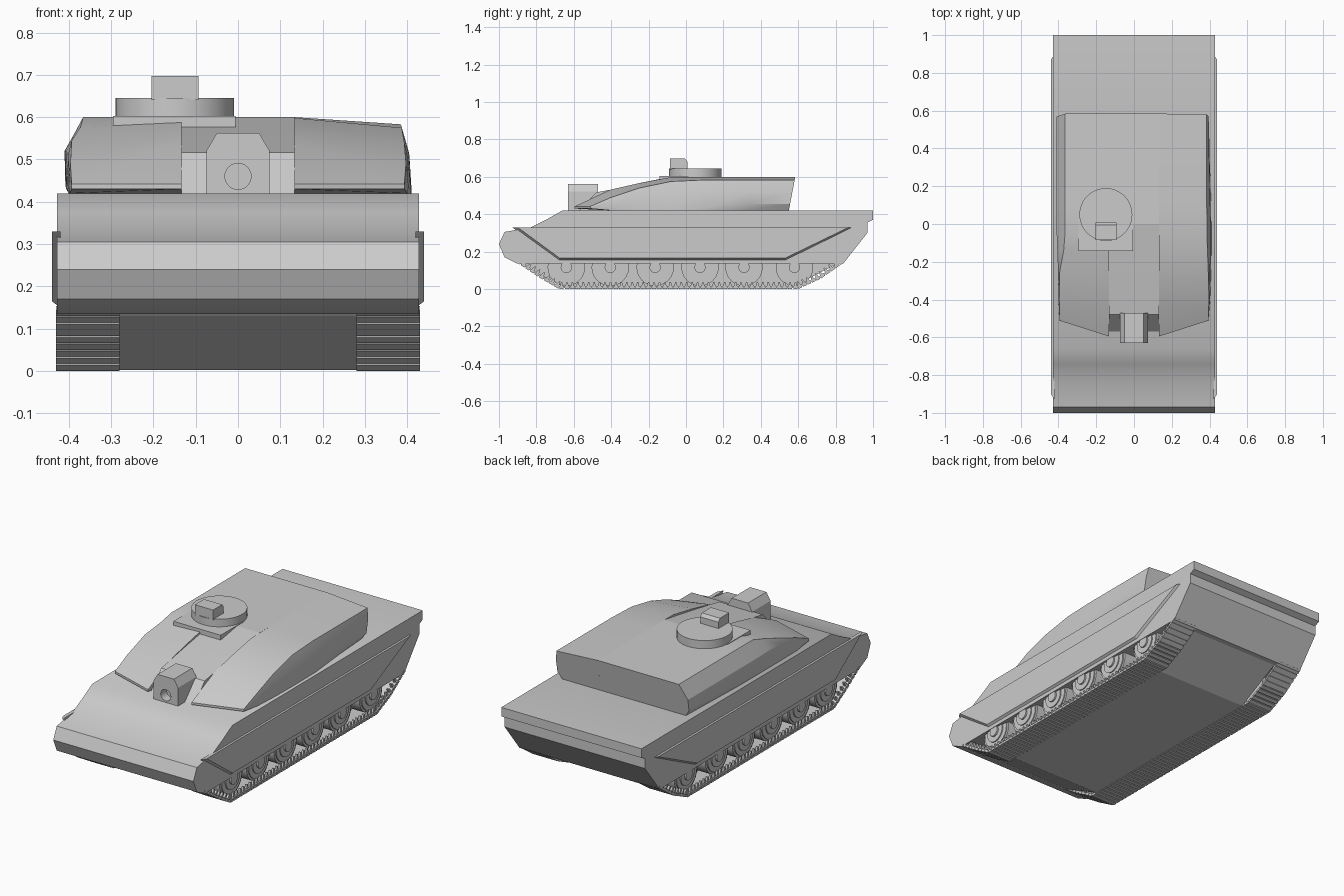
import bpy, bmesh, math
from mathutils import Vector

old = bpy.data.objects.get("Cube")
if old:
    bpy.data.objects.remove(old, do_unlink=True)

grey = bpy.data.materials.new("plain grey")
grey.use_nodes = True
grey.diffuse_color = (0.6, 0.6, 0.6, 1)
grey.node_tree.nodes["Principled BSDF"].inputs["Base Color"].default_value = (0.6, 0.6, 0.6, 1)


def finish(bm, name, smooth=0):
    bmesh.ops.recalc_face_normals(bm, faces=bm.faces[:])
    mesh = bpy.data.meshes.new(name)
    bm.to_mesh(mesh)
    bm.free()
    mesh.materials.append(grey)
    ob = bpy.data.objects.new(name, mesh)
    bpy.context.collection.objects.link(ob)
    if smooth:
        bpy.ops.object.select_all(action='DESELECT')
        ob.select_set(True)
        bpy.context.view_layer.objects.active = ob
        bpy.ops.object.shade_smooth_by_angle(angle=math.radians(smooth))
    return ob


def add_loft(bm, sections):
    """Skin rings of equal length and close both ends."""
    rings = [[bm.verts.new(p) for p in s] for s in sections]
    n = len(rings[0])
    for a, b in zip(rings, rings[1:]):
        for i in range(n):
            j = (i + 1) % n
            bm.faces.new((a[i], a[j], b[j], b[i]))
    bm.faces.new(rings[0])
    bm.faces.new(rings[-1])


def add_prism(bm, profile, x0, x1):
    """Extrude a (y, z) profile along x."""
    add_loft(bm, [[(x, y, z) for y, z in profile] for x in (x0, x1)])


def add_disc(bm, x0, x1, y, z, r, n=24):
    add_prism(bm, [(y + r * math.cos(t * math.tau / n), z + r * math.sin(t * math.tau / n))
                   for t in range(n)], x0, x1)


def prism(name, profile, x0, x1, smooth=0):
    bm = bmesh.new()
    add_prism(bm, profile, x0, x1)
    return finish(bm, name, smooth)


# Hull: full width upper body and the narrow belly between the tracks
prism("hull", [(-0.9, 0.135), (-0.97, 0.17), (-1, 0.24), (-0.97, 0.305), (-0.83, 0.33),
               (-0.74, 0.375), (-0.66, 0.42), (1, 0.42), (1, 0.37), (0.97, 0.355),
               (0.97, 0.3), (0.84, 0.135)], -0.428, 0.428, 30)
prism("belly", [(-0.98, 0.23), (-0.88, 0.13), (-0.64, 0.003), (0.55, 0.003),
                (0.82, 0.14), (0.9, 0.25)], -0.28, 0.28)

# Side skirts with a bevelled lower edge
outer = [(-0.9, 0.33), (-0.675, 0.165), (0.53, 0.165), (0.87, 0.33)]
inner = [(-0.93, 0.33), (-0.68, 0.15), (0.535, 0.15), (0.9, 0.33)]
for side, s in (("left", 1), ("right", -1)):
    bm = bmesh.new()
    add_loft(bm, [[(s * x, y, z) for y, z in ring] for x, ring in ((0.42, inner), (0.44, outer))])
    finish(bm, side + "_skirt")

# Running gear
track_path = [Vector(p) for p in ((-0.91, 0.145), (-0.79, 0.065), (-0.68, 0.0),
                                  (0.6, 0.0), (0.72, 0.055), (0.85, 0.145))]
wheel_ys = (-0.64, -0.405, -0.165, 0.075, 0.31, 0.58)


def add_link(bm, a, b, s):
    """One track shoe from a to b with a tooth on its inner face."""
    d = (b - a).normalized()
    up = Vector((-d.y, d.x))
    a2, b2 = a + d * 0.003, b - d * 0.003
    add_prism(bm, [a2, b2, b2 + up * 0.012, a2 + up * 0.012], s * 0.28, s * 0.43)
    add_prism(bm, [a + up * 0.006, b + up * 0.006, b + up * 0.015, a + up * 0.015],
              s * 0.282, s * 0.428)
    m = (a + b) / 2
    for x in (0.3, 0.41):
        add_prism(bm, [m - d * 0.009 + up * 0.014, m + d * 0.009 + up * 0.014,
                       m + d * 0.003 + up * 0.038, m - d * 0.003 + up * 0.038],
                  s * x, s * (x + 0.012))


for side, s in (("left", 1), ("right", -1)):
    bm = bmesh.new()
    for p, q in zip(track_path, track_path[1:]):
        n = max(1, round((q - p).length / 0.029))
        for i in range(n):
            add_link(bm, p.lerp(q, i / n), p.lerp(q, (i + 1) / n), s)
    finish(bm, side + "_track")

    bm = bmesh.new()
    for y in wheel_ys:
        # tyre, dished web, raised ring and hub
        for x0, x1, r in ((0.31, 0.405, 0.1), (0.4, 0.411, 0.088),
                          (0.4, 0.417, 0.06), (0.4, 0.426, 0.03)):
            add_disc(bm, s * x0, s * x1, y, 0.116, r)
    finish(bm, side + "_road_wheels", 35)

# Turret halves: each station is (y, inner top z, outer top, widest, lower, bottom)
left_half = [
    (0.55, 0.6, (0.385, 0.583), (0.395, 0.52), (0.395, 0.455), (0.37, 0.42)),
    (0.33, 0.6, (0.385, 0.583), (0.398, 0.52), (0.402, 0.455), (0.385, 0.42)),
    (0.1, 0.6, (0.385, 0.583), (0.403, 0.52), (0.408, 0.43), (0.408, 0.42)),
    (-0.08, 0.598, (0.387, 0.575), (0.405, 0.51), (0.41, 0.43), (0.41, 0.42)),
    (-0.25, 0.566, (0.393, 0.54), (0.402, 0.5), (0.408, 0.43), (0.408, 0.42)),
    (-0.4, 0.532, (0.397, 0.49), (0.4, 0.47), (0.403, 0.435), (0.4, 0.42)),
    (-0.595, 0.442, (0.393, 0.442), (0.394, 0.439), (0.394, 0.436), (0.393, 0.43))]
right_half = [
    (0.55, 0.6, (0.365, 0.6), (0.41, 0.52), (0.408, 0.455), (0.385, 0.42)),
    (0.1, 0.6, (0.365, 0.6), (0.41, 0.52), (0.408, 0.44), (0.4, 0.42)),
    (-0.06, 0.6, (0.366, 0.6), (0.409, 0.52), (0.406, 0.43), (0.4, 0.42)),
    (-0.14, 0.588, (0.372, 0.577), (0.406, 0.52), (0.404, 0.43), (0.4, 0.42)),
    (-0.25, 0.566, (0.393, 0.545), (0.402, 0.51), (0.402, 0.43), (0.4, 0.42)),
    (-0.4, 0.532, (0.396, 0.49), (0.399, 0.47), (0.4, 0.435), (0.398, 0.42)),
    (-0.595, 0.442, (0.393, 0.442), (0.394, 0.439), (0.394, 0.436), (0.393, 0.43))]
for side, s, stations in (("left", 1, left_half), ("right", -1, right_half)):
    rings = []
    for k, (y, top, *edge) in enumerate(stations):
        ring = [(0.133, edge[-1][1]), (0.133, top)] + edge
        lean = 0.19 if k == 0 else 0                          # raked rear plate
        sweep = 0.32 if k == len(stations) - 1 else 0         # swept cheek front
        rings.append([(s * x, y + lean * (z - 0.42) + sweep * (x - 0.133), z) for x, z in ring])
    bm = bmesh.new()
    add_loft(bm, rings)
    finish(bm, side + "_turret_half", 25)

prism("turret_centre", [(-0.57, 0.42), (-0.48, 0.517), (-0.25, 0.558), (0, 0.6),
                        (0.584, 0.6), (0.55, 0.42)], -0.133, 0.133)

# Gun mount: chamfered block with a round bore in front
bm = bmesh.new()
block = [(-0.075, 0.42), (-0.075, 0.52), (-0.05, 0.562), (0.05, 0.562), (0.075, 0.52), (0.075, 0.42)]
add_loft(bm, [[(x, y, z) for x, z in block] for y in (-0.63, -0.47)])
mount = finish(bm, "gun_mount")
bm = bmesh.new()
circle = [(0.031 * math.cos(i * math.tau / 24), 0.46 + 0.031 * math.sin(i * math.tau / 24))
          for i in range(24)]
add_loft(bm, [[(x, y, z) for x, z in circle] for y in (-0.7, -0.58)])
cutter = finish(bm, "bore_cutter")
cut = mount.modifiers.new("bore", 'BOOLEAN')
cut.operation, cut.object, cut.solver = 'DIFFERENCE', cutter, 'EXACT'
bpy.context.view_layer.objects.active = mount
bpy.ops.object.select_all(action='DESELECT')
mount.select_set(True)
bpy.ops.object.modifier_apply(modifier=cut.name)
bpy.data.objects.remove(cutter, do_unlink=True)

# Commander's station on the roof
prism("hatch_plate", [(-0.142, 0.573), (-0.142, 0.603), (0.06, 0.603), (0.06, 0.573)], -0.295, -0.006)
bm = bmesh.new()
add_loft(bm, [[(-0.149 + 0.14 * math.cos(i * math.tau / 48), 0.05 + 0.14 * math.sin(i * math.tau / 48), z)
               for i in range(48)] for z in (0.59, 0.645)])
finish(bm, "cupola", 35)
prism("sight_box", [(-0.085, 0.64), (-0.085, 0.697), (-0.005, 0.697), (0.008, 0.68),
                    (0.008, 0.64)], -0.204, -0.093)
